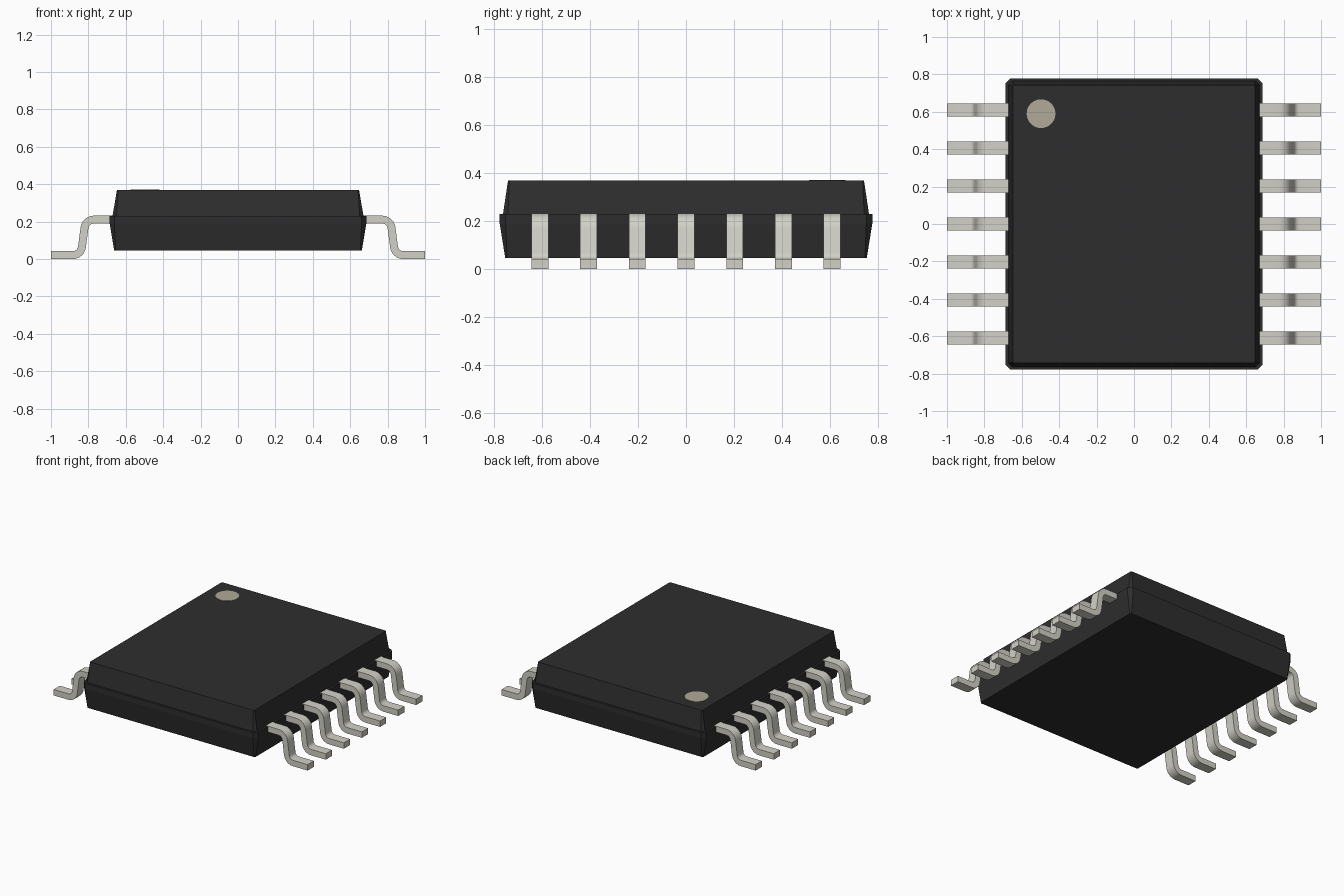
import bpy, bmesh, math
from mathutils import Vector

if "Cube" in bpy.data.objects:
    bpy.data.objects.remove(bpy.data.objects["Cube"])


def material(name, rgb):
    m = bpy.data.materials.new(name)
    m.use_nodes = True
    m.diffuse_color = (*rgb, 1)
    m.node_tree.nodes["Principled BSDF"].inputs["Base Color"].default_value = (*rgb, 1)
    return m


black = material("black plastic", (0.027, 0.027, 0.027))
metal = material("grey metal", (0.645, 0.638, 0.572))
label = material("beige mark", (0.435, 0.398, 0.316))


def make_object(name, bm, mat):
    bmesh.ops.recalc_face_normals(bm, faces=bm.faces)
    mesh = bpy.data.meshes.new(name)
    bm.to_mesh(mesh)
    bm.free()
    mesh.materials.append(mat)
    ob = bpy.data.objects.new(name, mesh)
    bpy.context.collection.objects.link(ob)
    return ob


def loft(bm, rings):
    """Skin a list of closed point rings and cap both ends."""
    loops = [[bm.verts.new(p) for p in ring] for ring in rings]
    for a, b in zip(loops, loops[1:]):
        for i in range(len(a)):
            j = (i + 1) % len(a)
            bm.faces.new((a[i], a[j], b[j], b[i]))
    bm.faces.new(loops[0])
    bm.faces.new(loops[-1])


def chamfered_ring(hx, hy, c, z):
    ring = []
    for sx, sy in ((1, 1), (-1, 1), (-1, -1), (1, -1)):
        pair = [(sx * hx, sy * (hy - c), z), (sx * (hx - c), sy * hy, z)]
        ring += pair if sx * sy > 0 else pair[::-1]
    return ring


# Package body: tapered base, straight band, small ledge, tapered lid
bm = bmesh.new()
loft(bm, [chamfered_ring(*r) for r in (
    (0.662, 0.755, 0.008, 0.046),
    (0.686, 0.778, 0.025, 0.19),
    (0.686, 0.778, 0.025, 0.23),
    (0.671, 0.764, 0.02, 0.23),
    (0.647, 0.743, 0.006, 0.37))])
make_object("body", bm, black)

# Round mark beside the first pin
bm = bmesh.new()
bmesh.ops.create_cone(bm, cap_ends=True, segments=32, radius1=0.077,
                      radius2=0.077, depth=0.004)
bmesh.ops.translate(bm, verts=bm.verts, vec=(-0.497, 0.59, 0.37))
make_object("pin_one_mark", bm, label)


# Gull-wing pin: a strip outline that follows a rounded centreline
THICK, WIDTH, BEND, STEPS = 0.042, 0.07, 0.05, 6
path = [Vector(p) for p in ((0.6, 0.211), (0.815, 0.211), (0.84, 0.021), (1.0, 0.021))]


def left_normal(a, b):
    d = (b - a).normalized()
    return Vector((-d.y, d.x))


upper, lower = [], []


def add_station(point, normal):
    upper.append(point + normal * THICK / 2)
    lower.append(point - normal * THICK / 2)


add_station(path[0], left_normal(path[0], path[1]))
for a, b, c in zip(path, path[1:], path[2:]):
    n1, n2 = left_normal(a, b), left_normal(b, c)
    turn = n1.angle_signed(n2)          # positive is clockwise
    side = -1 if turn > 0 else 1
    back = BEND * math.tan(abs(turn) / 2)
    centre = b - (b - a).normalized() * back + n1 * side * BEND
    start = math.atan2(n1.y, n1.x)
    for i in range(STEPS + 1):
        t = start - turn * i / STEPS
        n = Vector((math.cos(t), math.sin(t)))
        add_station(centre - n * side * BEND, n)
add_station(path[-1], left_normal(path[-2], path[-1]))
outline = upper + lower[::-1]

# Seven pins on each side
for side, sx in (("left", 1), ("right", -1)):
    for i in range(7):
        y = (i - 3) * 0.2033
        bm = bmesh.new()
        loft(bm, [[(sx * p.x, y + e * WIDTH / 2, p.y) for p in outline] for e in (-1, 1)])
        pin = make_object(f"{side}_pin_{i + 1}", bm, metal)
        bpy.ops.object.select_all(action="DESELECT")
        pin.select_set(True)
        bpy.context.view_layer.objects.active = pin
        bpy.ops.object.shade_smooth_by_angle(angle=math.radians(30))
